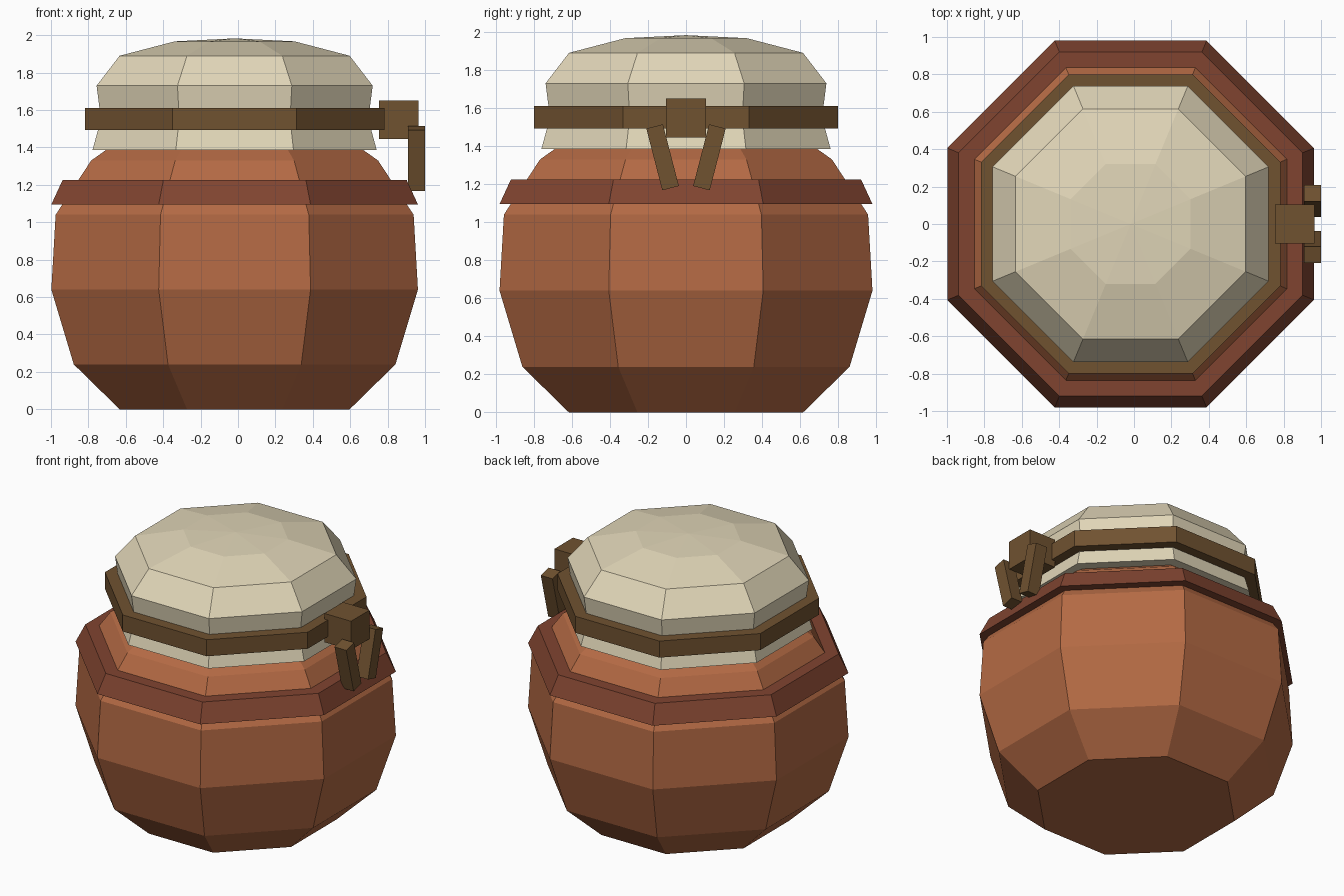
import bpy, bmesh
from math import cos, sin, pi, radians
from mathutils import Matrix, Vector

cube = bpy.data.objects.get("Cube")
if cube:
    bpy.data.objects.remove(cube, do_unlink=True)

SIDES = 8
AXIS_X = -0.018  # the jar sits a little off centre because of the knot


def material(name, rgb):
    """Flat material from 0-255 screen colour, converted to linear."""
    lin = [((c / 255 + 0.055) / 1.055) ** 2.4 for c in rgb]
    mat = bpy.data.materials.new(name)
    mat.diffuse_color = (*lin, 1)
    mat.use_nodes = True
    bsdf = mat.node_tree.nodes["Principled BSDF"]
    bsdf.inputs["Base Color"].default_value = (*lin, 1)
    bsdf.inputs["Roughness"].default_value = 0.9
    return mat


def finish(name, bm, mat):
    bmesh.ops.recalc_face_normals(bm, faces=bm.faces)
    mesh = bpy.data.meshes.new(name)
    bm.to_mesh(mesh)
    bm.free()
    mesh.materials.append(mat)
    obj = bpy.data.objects.new(name, mesh)
    bpy.context.collection.objects.link(obj)
    return obj


def octagon_lathe(name, profile, mat, closed=False, peak=None):
    """Sweep (apothem, height) points round an octagon with flats on the axes."""
    bm = bmesh.new()
    rings = []
    for apothem, z in profile:
        r = apothem / cos(pi / SIDES)
        angles = [2 * pi * (i + 0.5) / SIDES for i in range(SIDES)]
        rings.append([bm.verts.new((AXIS_X + r * cos(a), r * sin(a), z))
                      for a in angles])
    pairs = list(zip(rings, rings[1:]))
    if closed:
        pairs.append((rings[-1], rings[0]))
    for low, high in pairs:
        for i in range(SIDES):
            j = (i + 1) % SIDES
            bm.faces.new((low[i], low[j], high[j], high[i]))
    if not closed:
        bm.faces.new(rings[0])
        if peak is None:
            bm.faces.new(rings[-1])
        else:
            tip = bm.verts.new((AXIS_X, 0, peak))
            for i in range(SIDES):
                bm.faces.new((rings[-1][i], rings[-1][(i + 1) % SIDES], tip))
    return finish(name, bm, mat)


def box(name, size, centre, mat, tilt=0):
    bm = bmesh.new()
    bmesh.ops.create_cube(bm, size=1, matrix=Matrix.Diagonal((*size, 1)))
    move = Matrix.Translation(Vector(centre)) @ Matrix.Rotation(tilt, 4, "X")
    bm.transform(move)
    return finish(name, bm, mat)


terracotta = material("terracotta", (180, 106, 68))
dark_clay = material("dark clay", (128, 68, 48))
cloth = material("cream cloth", (225, 214, 184))
cord = material("brown cord", (112, 82, 48))

# Pot body with shoulder and hidden neck
octagon_lathe("pot_body", [(0.615, 0), (0.86, 0.24), (0.98, 0.64),
                           (0.957, 1.04), (0.767, 1.33), (0.64, 1.42)], terracotta)

# Raised band round the shoulder
octagon_lathe("shoulder_band", [(0.80, 1.095), (0.98, 1.095),
                                (0.92, 1.225), (0.80, 1.225)], dark_clay, closed=True)

# Cloth cover, pinched where it is tied
octagon_lathe("cloth_cover", [(0.76, 1.385), (0.715, 1.55), (0.738, 1.73),
                              (0.615, 1.89), (0.32, 1.967)], cloth, peak=1.983)

# Cord tied round the cloth
octagon_lathe("cord_ring", [(0.69, 1.492), (0.80, 1.492),
                            (0.80, 1.61), (0.69, 1.61)], cord, closed=True)

# Knot and its two hanging ends
box("cord_knot", (0.21, 0.21, 0.205), (0.86, 0, 1.548), cord)
for side, label in ((1, "back"), (-1, "front")):
    box(f"cord_end_{label}", (0.092, 0.09, 0.335), (0.954, side * 0.123, 1.341),
        cord, tilt=-side * radians(14.5))
